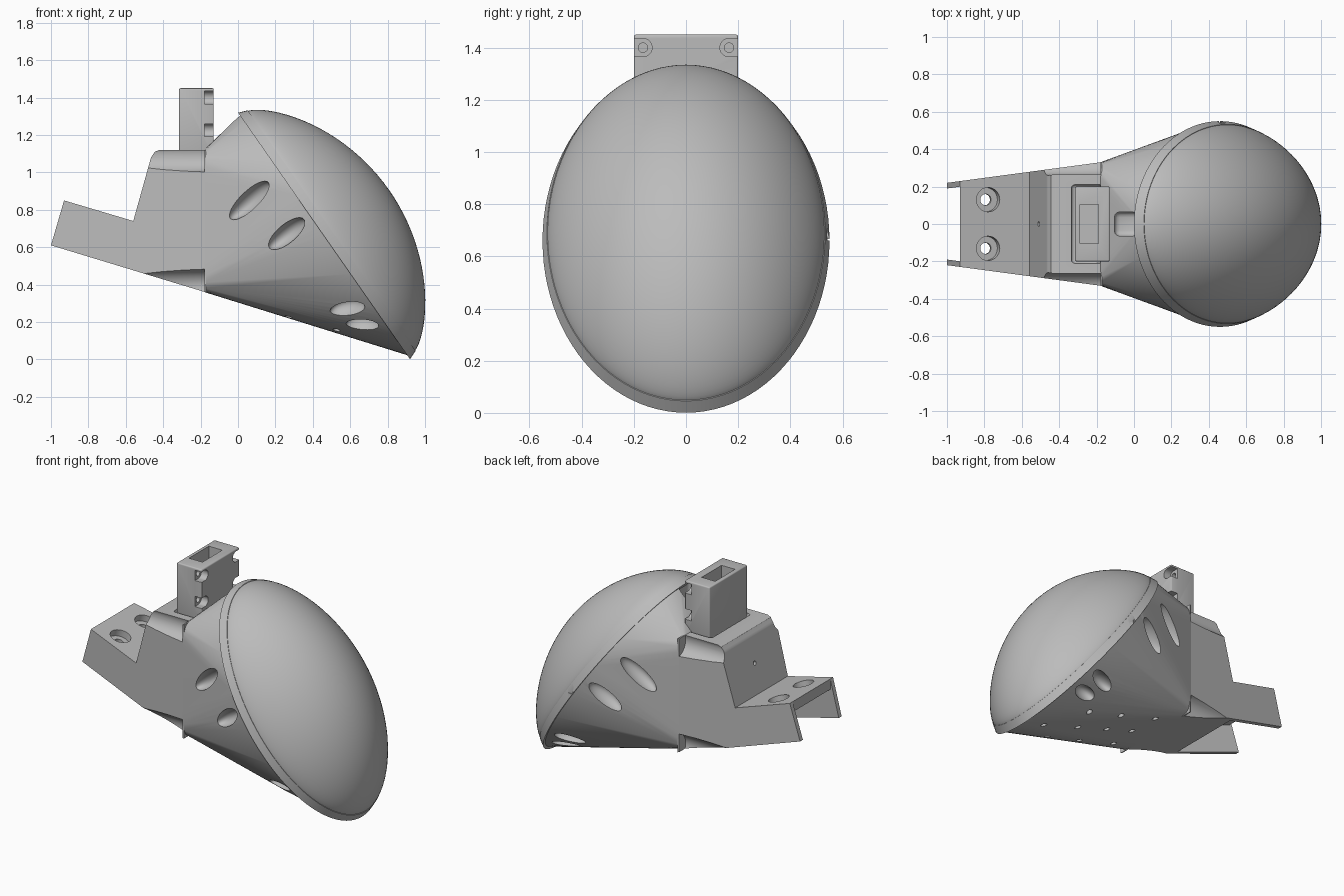
import bpy, bmesh
from math import cos, sin, pi, radians
from mathutils import Matrix, Vector

if "Cube" in bpy.data.objects:
    bpy.data.objects.remove(bpy.data.objects["Cube"])

grey = bpy.data.materials.new("plain grey")
grey.use_nodes = True
GREY = (0.5, 0.5, 0.5, 1)
grey.diffuse_color = GREY
grey.node_tree.nodes["Principled BSDF"].inputs["Base Color"].default_value = GREY

SEGMENTS = 96
NORMAL = Vector((0.82, 0, 0.572))       # direction the dome faces
UP = Vector((-0.572, 0, 0.82))          # long axis of the oval rim
SIDE = Vector((0, 1, 0))
RIM = Vector((0.46, 0, 0.66))


def make(name, bm):
    bmesh.ops.recalc_face_normals(bm, faces=bm.faces)
    mesh = bpy.data.meshes.new(name)
    bm.to_mesh(mesh)
    bm.free()
    obj = bpy.data.objects.new(name, mesh)
    bpy.context.collection.objects.link(obj)
    mesh.materials.append(grey)
    return obj


def loft(name, rings):
    """Skin a closed stack of equal-length rings."""
    bm = bmesh.new()
    rows = [[bm.verts.new(p) for p in ring] for ring in rings]
    for a, b in zip(rows, rows[1:]):
        for i in range(len(a)):
            j = (i + 1) % len(a)
            bm.faces.new((a[i], a[j], b[j], b[i]))
    bm.faces.new(rows[0])
    bm.faces.new(rows[-1])
    return make(name, bm)


def hull(name, points):
    """Tight convex skin around the points."""
    bm = bmesh.new()
    verts = [bm.verts.new(p) for p in points]
    found = bmesh.ops.convex_hull(bm, input=verts)
    loose = set(found["geom_interior"]) | set(found["geom_unused"])
    bmesh.ops.delete(bm, geom=[v for v in loose if isinstance(v, bmesh.types.BMVert)],
                     context='VERTS')
    return make(name, bm)


def oval(depth, up_r, side_r):
    c = RIM + NORMAL * depth
    angles = [2 * pi * i / SEGMENTS for i in range(SEGMENTS)]
    return [c + SIDE * side_r * cos(t) + UP * up_r * sin(t) for t in angles]


def rounded_rect(x, zc, half_y, half_z):
    ring = []
    for i in range(SEGMENTS):
        c, s = cos(2 * pi * i / SEGMENTS), sin(2 * pi * i / SEGMENTS)
        k = (abs(c) ** 12 + abs(s) ** 12) ** (-1 / 12)
        ring.append(Vector((x, half_y * c * k, zc + half_z * s * k)))
    return ring


def tapered_prism(name, outline, inset=0.0):
    """Extrude an x/z outline sideways; the sides spread toward +x."""
    half = lambda x: 0.22 + 0.134 * (x + 1) - inset
    return loft(name, [[Vector((x, s * half(x), z)) for x, z in outline] for s in (-1, 1)])


def box(name, low, high):
    bm = bmesh.new()
    low, high = Vector(low), Vector(high)
    size = Matrix.Diagonal((high - low).to_4d())
    size[3][3] = 1
    bmesh.ops.create_cube(bm, size=1, matrix=Matrix.Translation((low + high) / 2) @ size)
    return make(name, bm)


def cylinder(loc, axis, r, depth):
    bm = bmesh.new()
    turn = Vector(axis).to_track_quat('Z', 'Y').to_matrix().to_4x4()
    bmesh.ops.create_cone(bm, cap_ends=True, segments=32, radius1=r, radius2=r,
                          depth=depth, matrix=Matrix.Translation(loc) @ turn)
    return make("cutter", bm)


def cut(obj, *cutters):
    bpy.context.view_layer.objects.active = obj
    for c in cutters:
        c.hide_render = True
        mod = obj.modifiers.new("cut", 'BOOLEAN')
        mod.operation, mod.solver, mod.object = 'DIFFERENCE', 'EXACT', c
        bpy.ops.object.modifier_apply(modifier=mod.name)
        bpy.data.objects.remove(c)


def bevel(obj, width):
    bpy.context.view_layer.objects.active = obj
    mod = obj.modifiers.new("soft", 'BEVEL')
    mod.width, mod.segments = width, 3
    bpy.ops.object.modifier_apply(modifier=mod.name)


# Domed cover
levels = [sin(pi / 2 * (1 - i / 24)) for i in range(24)] + [0.01]
dome = loft("dome_cover", [oval(0.03, 0.775, 0.525)] + [
    oval(0.048 + 0.378 * max(1 - r * r, 0) ** 0.75, 0.781 * r, 0.531 * r) for r in levels])

# Tapered rim band behind the dome, with a small latch notch on one side
rim = loft("rim_band", [oval(0, 0.804, 0.55), oval(0.05, 0.784, 0.533)])
cut(rim, box("cutter", (0.455, 0.54, 0.66), (0.5, 0.6, 0.71)))

# Housing stretched between the square flange and the oval rim
housing = hull("housing", rounded_rect(-0.18, 0.74, 0.33, 0.38)
               + rounded_rect(-0.13, 0.74, 0.332, 0.382) + oval(0.01, 0.79, 0.543))

# Side vents: x, z, half length, half width, tilt
bpy.context.view_layer.update()
vents = []
for x, z, length, width, tilt in ((0.06, 0.85, 0.145, 0.05, 40), (0.26, 0.672, 0.125, 0.05, 38),
                                  (0.585, 0.27, 0.1, 0.045, 25), (0.665, 0.185, 0.09, 0.045, 18)):
    for s in (-1, 1):
        hit, loc, n, _ = housing.ray_cast((x, 2 * s, z), (0, -s, 0))
        if not hit:
            continue
        along = Vector((cos(radians(tilt)), 0, sin(radians(tilt))))
        along = (along - n * along.dot(n)).normalized()
        frame = Matrix((along, n.cross(along), n)).transposed().to_4x4()
        bm = bmesh.new()
        bmesh.ops.create_uvsphere(bm, u_segments=32, v_segments=16, radius=1,
                                  matrix=Matrix.Translation(loc) @ frame
                                  @ Matrix.Diagonal((length, width, 0.07, 1)))
        vents.append(make("cutter", bm))
cut(housing, *vents)

# Drain holes underneath, cable notch on top, flange screw holes
down = Vector((0.32, 0, 0.947))
drains = [(x, 0) for x in (0.02, 0.22, 0.45, 0.72)]
drains += [(x, s * 0.2) for x in (0.0, 0.27, 0.52) for s in (-1, 1)]
cut(housing, *[cylinder((x, y, 0.315 - 0.34 * x), down, 0.02, 0.14) for x, y in drains])
notch = box("cutter", (-0.105, -0.065, 1.13), (0.02, 0.065, 1.5))
bevel(notch, 0.03)
cut(housing, notch)
cut(housing, *[cylinder((-0.18, s * 0.285, z), (1, 0, 0), 0.022, 0.05)
               for s in (-1, 1) for z in (0.42, 1.06)])

# Rear box with its sloping tongue, hollow underneath
rear = tapered_prism("rear_box", [(-0.17, 0.358), (-0.17, 1.12), (-0.42, 1.12), (-0.445, 1.11),
                                  (-0.465, 1.08), (-0.56, 0.74), (-0.93, 0.85), (-1, 0.61)])
cut(rear, tapered_prism("cutter", [(-0.56, 0.4), (-0.56, 0.67), (-0.93, 0.78), (-0.93, 0.9),
                                   (-1.1, 0.9), (-1.1, 0.5)], 0.03))
for s in (-1, 1):
    # corner grooves giving access to the flange screws
    cut(rear, cylinder((-0.38, s * 0.35, 1.09), (1, 0, 0), 0.09, 0.4),
        cylinder((-0.38, s * 0.35, 0.395), (1, 0, 0), 0.09, 0.4))
    # counterbored mounting holes
    axis, spot = Vector((0.285, 0, 0.958)), Vector((-0.78, s * 0.13, 0.805))
    cut(rear, cylinder(spot, axis, 0.065, 0.09), cylinder(spot, axis, 0.03, 0.25))
cut(rear, cylinder((-0.51, 0, 0.92), (-0.96, 0, 0.27), 0.014, 0.1))

# Shallow seat around the upright bracket
seat = box("cutter", (-0.335, -0.21, 1.1), (-0.12, 0.21, 1.2))
bevel(seat, 0.018)
cut(rear, seat)

# Upright bracket with a top pocket and open-sided blind screw seats
bracket = box("bracket", (-0.315, -0.2, 1.08), (-0.13, 0.2, 1.45))
bevel(bracket, 0.008)
cut(bracket, box("cutter", (-0.29, -0.105, 1.2), (-0.19, 0.105, 1.6)))
for s in (-1, 1):
    for z in (1.225, 1.4):
        ys = sorted((s * 0.165, s * 0.25))
        cut(bracket, cylinder((-0.13, s * 0.165, z), (1, 0, 0), 0.035, 0.1),
            box("cutter", (-0.18, ys[0], z - 0.0345), (-0.1, ys[1], z + 0.0345)),
            cylinder((-0.2, s * 0.165, z), (1, 0, 0), 0.018, 0.14))

# Smooth shading with crisp edges
for obj in bpy.context.view_layer.objects:
    obj.select_set(False)
for obj in (dome, rim, housing, rear, bracket):
    obj.select_set(True)
bpy.context.view_layer.objects.active = housing
bpy.ops.object.shade_smooth_by_angle(angle=radians(30))
